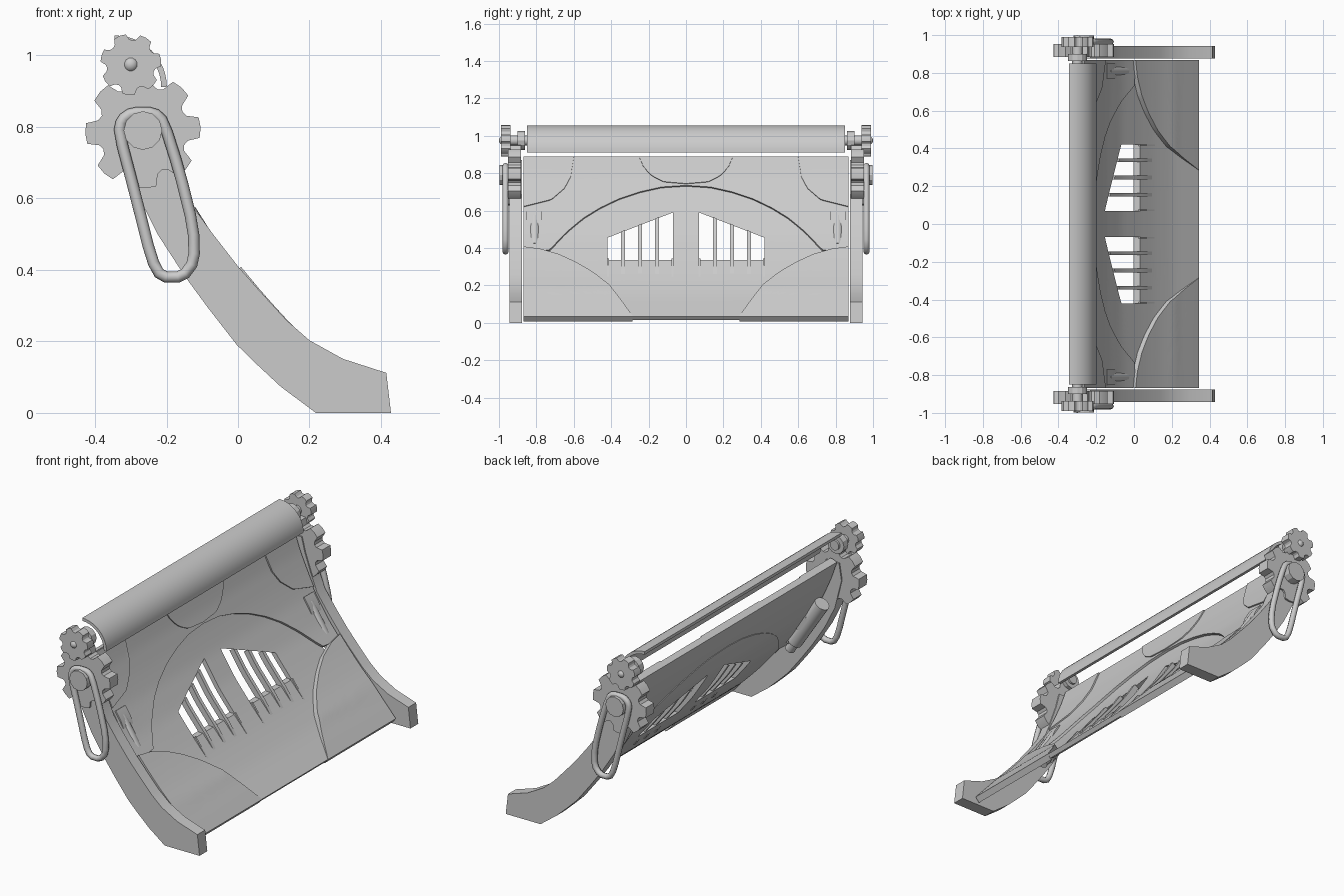
import bpy, bmesh, math
from mathutils import Vector

if "Cube" in bpy.data.objects:
    bpy.data.objects.remove(bpy.data.objects["Cube"])

grey = bpy.data.materials.new("plain grey")
grey.diffuse_color = (0.6, 0.6, 0.6, 1)
grey.use_nodes = True
grey.node_tree.nodes["Principled BSDF"].inputs["Base Color"].default_value = grey.diffuse_color


def finish(name, bm, angle=30):
    bmesh.ops.recalc_face_normals(bm, faces=bm.faces)
    mesh = bpy.data.meshes.new(name)
    bm.to_mesh(mesh)
    bm.free()
    mesh.materials.append(grey)
    ob = bpy.data.objects.new(name, mesh)
    bpy.context.collection.objects.link(ob)
    smooth(ob, angle)
    return ob


def smooth(ob, angle=30):
    bpy.ops.object.select_all(action='DESELECT')
    bpy.context.view_layer.objects.active = ob
    ob.select_set(True)
    bpy.ops.object.shade_smooth_by_angle(angle=math.radians(angle))


def prism(name, pts, a, b, along='y', angle=30):
    """Extrude a flat outline from a to b along y (xz outline) or x (yz outline)."""
    bm = bmesh.new()
    place = (lambda p, d: (p[0], d, p[1])) if along == 'y' else (lambda p, d: (d, p[0], p[1]))
    lo = [bm.verts.new(place(p, a)) for p in pts]
    hi = [bm.verts.new(place(p, b)) for p in pts]
    bm.faces.new(lo)
    bm.faces.new(hi)
    for i in range(len(pts)):
        j = (i + 1) % len(pts)
        bm.faces.new((lo[i], lo[j], hi[j], hi[i]))
    return finish(name, bm, angle)


def ring(cx, cz, r, n):
    return [(cx + r * math.cos(2 * math.pi * i / n), cz + r * math.sin(2 * math.pi * i / n)) for i in range(n)]


def gear(cx, cz, inner, outer, teeth, turn):
    """Wide teeth with shallow rounded notches."""
    pts = []
    for i in range(teeth):
        for f, r in ((-.35, inner * 1.02), (-.23, outer), (0, outer * 1.01), (.23, outer), (.35, inner * 1.02),
                     (.5, inner * .97)):
            a = math.radians(turn) + 2 * math.pi * (i + f) / teeth
            pts.append((cx + r * math.cos(a), cz + r * math.sin(a)))
    return pts


def lerp(table, t):
    """Piecewise linear lookup in an ascending table."""
    if t <= table[0][0]:
        return table[0][1]
    for (a, u), (b, v) in zip(table, table[1:]):
        if t <= b:
            return u + (v - u) * (t - a) / (b - a)
    return table[-1][1]


# Curve of the scoop: depth x by height z
CURVE = [(-.03, .42), (.03, .35), (.15, .205), (.245, .11), (.335, .03), (.455, -.068), (.59, -.155),
         (.69, -.205), (.79, -.25), (.89, -.285), (.95, -.305)]


def depth(z):
    return sum(lerp(CURVE, z + d) for d in (-.02, 0, .02)) / 3


def panel(name, ya, yb, low, high, lift, thick, cols=32, rows=20):
    """Curved sheet between two height functions of y, raised by lift(z)."""
    bm = bmesh.new()
    front, back = [], []
    for i in range(cols + 1):
        y = ya + (yb - ya) * i / cols
        z0 = low(y)
        z1 = max(high(y), z0 + .002)
        f, b = [], []
        for j in range(rows + 1):
            z = z0 + (z1 - z0) * j / rows
            n = Vector((.06, 0, -(depth(z + .03) - depth(z - .03)))).normalized()
            p = Vector((depth(z) + lift(z) / n.x, y, z))
            f.append(bm.verts.new(p))
            b.append(bm.verts.new(p - n * thick))
        front.append(f)
        back.append(b)
    for g in (front, back):
        for i in range(cols):
            for j in range(rows):
                bm.faces.new((g[i][j], g[i + 1][j], g[i + 1][j + 1], g[i][j + 1]))
    rim = [(i, 0) for i in range(cols)] + [(cols, j) for j in range(rows)]
    rim += [(i, rows) for i in range(cols, 0, -1)] + [(0, j) for j in range(rows, 0, -1)]
    for (i, j), (k, l) in zip(rim, rim[1:] + rim[:1]):
        bm.faces.new((front[i][j], front[k][l], back[k][l], back[i][j]))
    return finish(name, bm)


def rod(name, a, b, r, n=16):
    a, b = Vector(a), Vector(b)
    bm = bmesh.new()
    bmesh.ops.create_cone(bm, cap_ends=True, segments=n, radius1=r, radius2=r, depth=(b - a).length)
    bmesh.ops.rotate(bm, verts=bm.verts, matrix=(b - a).to_track_quat('Z', 'Y').to_matrix())
    bmesh.ops.translate(bm, verts=bm.verts, vec=(a + b) / 2)
    return finish(name, bm)


ARCH = [(0, .735), (.13, .727), (.25, .70), (.36, .663), (.46, .615), (.55, .56), (.64, .485), (.73, .39), (.88, .38)]
CORNER = [(.285, .036), (.34, .115), (.41, .205), (.5, .275), (.59, .327), (.68, .368), (.78, .397), (.88, .41)]
TOP_CORNER = [(.6, .888), (.607, .8), (.65, .72), (.72, .66), (.88, .62)]
BADGE = [(0, .745), (.12, .755), (.18, .785), (.225, .83), (.25, .888)]
arch = lambda y: lerp(ARCH, abs(y))
top = lambda y: .89

# Recessed middle of the scoop, with two slanted windows cut through
middle = panel("scoop_middle", -.74, .74, lambda y: .035, lambda y: arch(y) + .01, lambda z: 0, .025, 48, 28)
for s in (-1, 1):
    cutter = prism("window_cutter", [(s * .07, .335), (s * .42, .335), (s * .42, .455), (s * .07, .59)], -.5, .4, 'x')
    cutter.hide_render = True
    mod = middle.modifiers.new("window", 'BOOLEAN')
    mod.object = cutter
    mod.operation = 'DIFFERENCE'
    mod.solver = 'EXACT'
    bpy.context.view_layer.objects.active = middle
    bpy.ops.object.modifier_apply(modifier=mod.name)
    bpy.data.objects.remove(cutter)
smooth(middle)

# Raised surround above the arch and the shallow badge at its top
panel("scoop_surround", -.868, .868, arch, top, lambda z: .013, .035, 64, 16)
panel("top_badge", -.25, .25, lambda y: lerp(BADGE, abs(y)), top, lambda z: .019, .012, 24, 8)

# Side rail outline
RAIL = [(.218, 0), (.428, 0), (.415, .112), (.294, .151), (.2, .203), (.137, .258), (.06, .342), (0, .41),
        (-.07, .5), (-.135, .59), (-.175, .69), (-.21, .79), (-.23, .87), (-.31, .87), (-.325, .78), (-.285, .62),
        (-.225, .5), (-.15, .384), (-.084, .294), (-.003, .19), (.048, .14), (.12, .073)]
# Long link outline, with its corners cut once for roundness
LINK = [(-.333, .785), (-.325, .82), (-.297, .84), (-.235, .84), (-.208, .815), (-.165, .68), (-.125, .52),
        (-.122, .425), (-.155, .38), (-.215, .38), (-.242, .43), (-.287, .61)]
LINK = [(a[0] * (1 - f) + b[0] * f, a[1] * (1 - f) + b[1] * f)
        for a, b in zip(LINK, LINK[1:] + LINK[:1]) for f in (.22, .78)]

for s in (-1, 1):
    side = "right" if s > 0 else "left"
    # Slats that run over the window sill, and thin ribs at its ends
    for y in (.155, .246, .337):
        panel(side + "_slat", s * (y - .01), s * (y + .01), lambda q: .262,
              lambda q: .622 - .386 * abs(q), lambda z: min(.01, (z - .262) * .15), .03, 1, 10)
    for y in (.073, .417):
        panel(side + "_window_rib", s * (y - .005), s * (y + .005), lambda q: .245,
              lambda q: .345, lambda z: (z - .245) * .1, .02, 1, 6)
    # Raised lower corner and thin upper corner
    panel(side + "_lower_corner", s * .285, s * .868, lambda y: .035, lambda y: lerp(CORNER, abs(y)),
          lambda z: min(.03, .001 + (z - .035) * .2), .035, 28, 14)
    panel(side + "_upper_corner", s * .6, s * .868, lambda y: lerp(TOP_CORNER, abs(y)), top,
          lambda z: .02, .012, 16, 10)
    prism(side + "_rail", RAIL, s * .876, s * .943, angle=20)
    # Gears, hub and axle
    prism(side + "_large_gear", gear(-.266, .79, .126, .16, 8, 3), s * .883, s * .953)
    prism(side + "_hub", ring(-.266, .79, .054, 12), s * .94, s * .997, angle=20)
    prism(side + "_small_gear", gear(-.3, .975, .069, .085, 7, 60), s * .937, s * .99)
    prism(side + "_axle_collar", ring(-.3, .975, .05, 12), s * .862, s * .9, angle=20)
    rod(side + "_axle", (-.3, s * .85, .975), (-.3, s * .95, .975), .027)
    bm = bmesh.new()
    bmesh.ops.create_uvsphere(bm, u_segments=16, v_segments=10, radius=.022)
    bmesh.ops.translate(bm, verts=bm.verts, vec=(-.3, s * .978, .975))
    finish(side + "_axle_tip", bm)
    # Hanging link bent from round bar
    cu = bpy.data.curves.new(side + "_link", 'CURVE')
    cu.dimensions = '3D'
    cu.bevel_depth = .016
    cu.bevel_resolution = 2
    sp = cu.splines.new('POLY')
    sp.points.add(len(LINK) - 1)
    for p, (x, z) in zip(sp.points, LINK):
        p.co = (x, s * .965, z, 1)
    sp.use_cyclic_u = True
    cu.materials.append(grey)
    link = bpy.data.objects.new(side + "_link", cu)
    bpy.context.collection.objects.link(link)
    bpy.ops.object.select_all(action='DESELECT')
    link.select_set(True)
    bpy.context.view_layer.objects.active = link
    bpy.ops.object.convert(target='MESH')
    smooth(bpy.context.view_layer.objects.active, 50)
    # Tube through the scoop with a block at its upper end
    rod(side + "_front_tube", (-.05, s * .81, .41), (-.145, s * .81, .56), .03)
    rod(side + "_rear_tube", (-.09, s * .81, .41), (-.255, s * .81, .66), .04)
    rod(side + "_rear_pin", (-.06, s * .81, .36), (-.1, s * .81, .42), .026)
    prism(side + "_tube_block", [(-.15, .5), (-.09, .51), (-.108, .555), (-.14, .605), (-.2, .57)],
          s * .77, s * .853)

# Thin curved shield spanning the small gears
arc = [(a * math.pi / 24) for a in range(13)]
shield = [(-.345 + .146 * math.cos(a), .912 + .144 * math.sin(a)) for a in arc]
shield += [(-.345 + .13 * math.cos(a), .912 + .128 * math.sin(a)) for a in reversed(arc)]
prism("shield", shield, -.85, .85)
